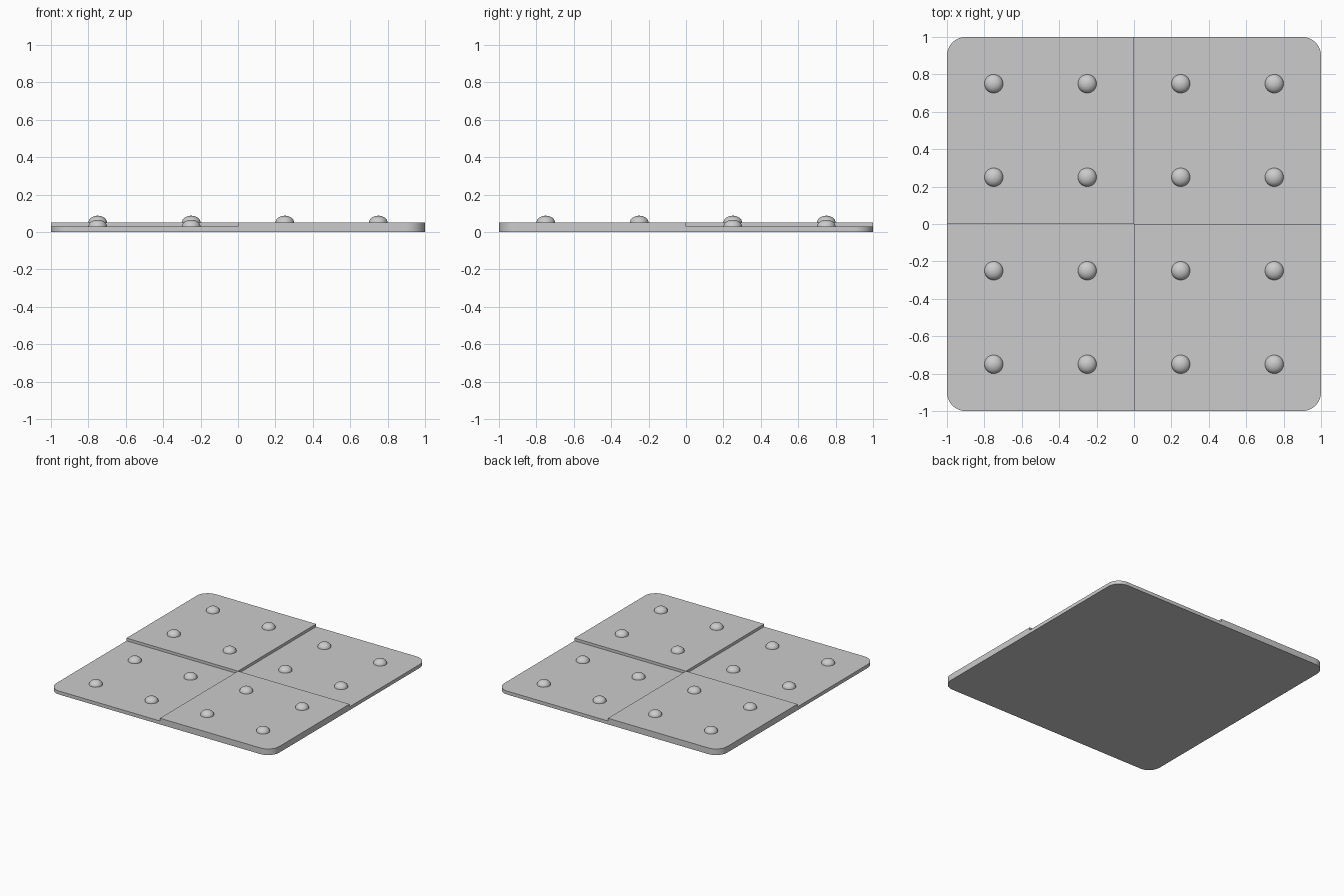
import bpy, bmesh, math

if "Cube" in bpy.data.objects:
    bpy.data.objects.remove(bpy.data.objects["Cube"])

LOW, HIGH = 0.028, 0.05      # surface heights of the two tile levels
CORNER = 0.1                 # outer corner radius
STUD_R, STUD_H = 0.05, 0.037
STEPS = 12


def add_object(name, bm):
    mesh = bpy.data.meshes.new(name)
    bm.to_mesh(mesh)
    bm.free()
    obj = bpy.data.objects.new(name, mesh)
    bpy.context.collection.objects.link(obj)
    return obj


def smooth(obj):
    bpy.ops.object.select_all(action='DESELECT')
    obj.select_set(True)
    bpy.context.view_layer.objects.active = obj
    bpy.ops.object.shade_smooth_by_angle(angle=math.radians(35))


# Plate: four quadrant faces with a rounded outer corner, extruded up
bm = bmesh.new()
raised = []
outline = [(0, 0), (1, 0)]
for i in range(STEPS + 1):
    a = math.pi / 2 * i / STEPS
    outline.append((1 - CORNER + CORNER * math.cos(a), 1 - CORNER + CORNER * math.sin(a)))
outline.append((0, 1))
for k in range(4):
    c, s = (1, 0, -1, 0)[k], (0, 1, 0, -1)[k]
    face = bm.faces.new([bm.verts.new((x * c - y * s, x * s + y * c, 0)) for x, y in outline])
    face.material_index = k % 2      # marks the raised tiles temporarily
bmesh.ops.remove_doubles(bm, verts=bm.verts[:], dist=1e-5)
base = bm.faces[:]
top = bmesh.ops.extrude_face_region(bm, geom=base, use_keep_orig=True)['geom']
for v in [g for g in top if isinstance(g, bmesh.types.BMVert)]:
    v.co.z = LOW
bmesh.ops.reverse_faces(bm, faces=base)

# Raised tiles on two opposite quadrants
raised = [f for f in bm.faces if f.normal.z ** 2 > 0.5
          and f.calc_center_median().z > LOW / 2
          and f.calc_center_median().x * f.calc_center_median().y < 0]
lifted = bmesh.ops.extrude_face_region(bm, geom=raised)['geom']
for v in [g for g in lifted if isinstance(g, bmesh.types.BMVert)]:
    v.co.z = HIGH
for f in bm.faces:
    f.material_index = 0
smooth(add_object("stepped_plate", bm))

# Studs: shallow domes, four on each tile
bm = bmesh.new()
bmesh.ops.create_uvsphere(bm, u_segments=32, v_segments=16, radius=1)
bmesh.ops.delete(bm, geom=[v for v in bm.verts if v.co.z < -0.01], context='VERTS')
for v in bm.verts:
    v.co = (v.co.x * STUD_R, v.co.y * STUD_R, v.co.z * STUD_H)
stud = add_object("stud", bm)
smooth(stud)
grid = (-0.75, -0.25, 0.25, 0.75)
for i, (x, y) in enumerate((x, y) for x in grid for y in grid):
    obj = stud
    if i:
        obj = stud.copy()
        bpy.context.collection.objects.link(obj)
    obj.location = (x, y, HIGH if x * y < 0 else LOW)
